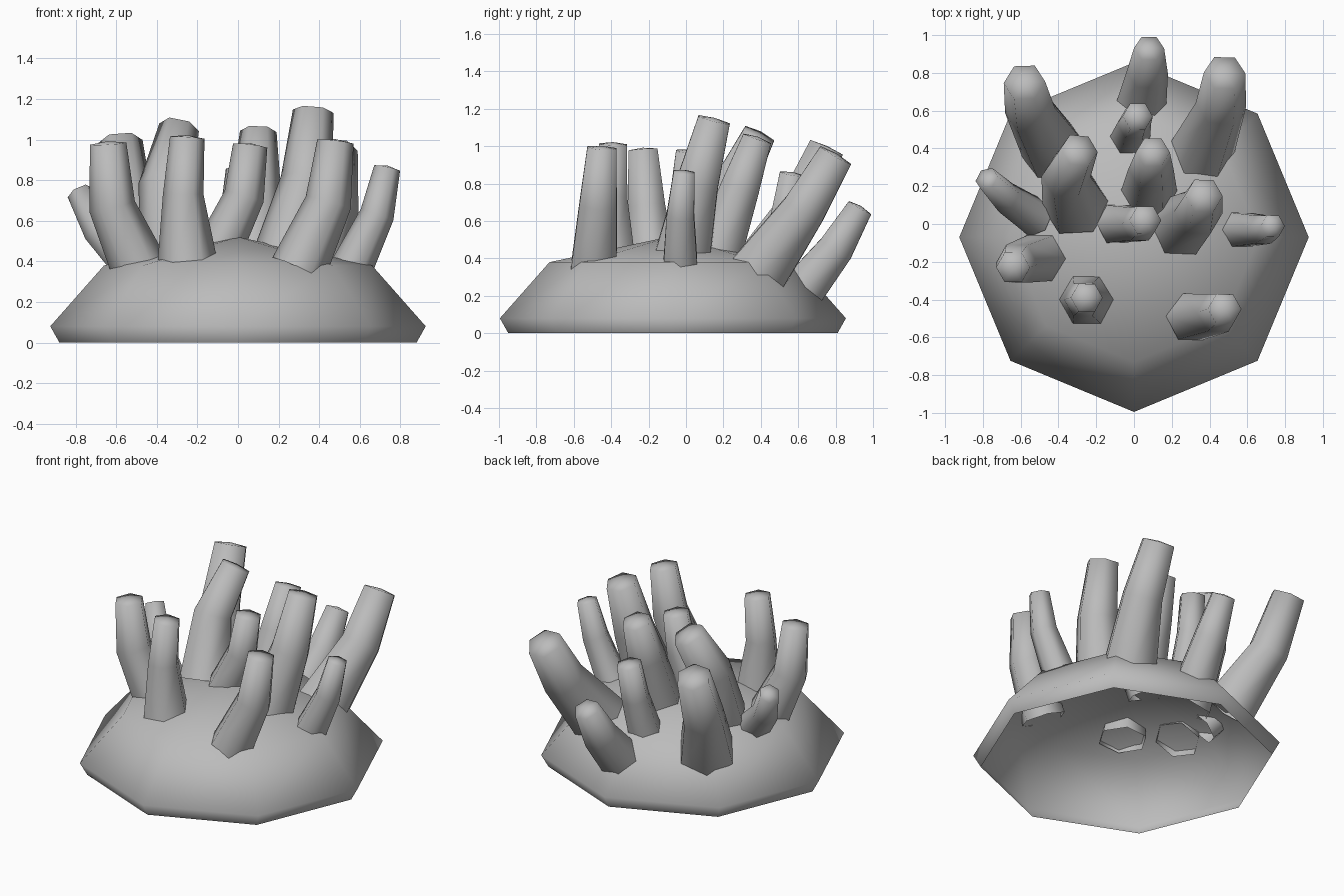
import bpy
import bmesh
from math import cos, sin, tau
from mathutils import Vector

cube = bpy.data.objects.get("Cube")
if cube:
    bpy.data.objects.remove(cube)

grey = bpy.data.materials.new("plain_grey")
grey.use_nodes = True
colour = (0.5, 0.5, 0.5, 1)
grey.diffuse_color = colour
grey.node_tree.nodes["Principled BSDF"].inputs["Base Color"].default_value = colour


def finish(name, bm):
    """Turn a bmesh into a smooth grey object."""
    for face in bm.faces:
        face.smooth = True
    mesh = bpy.data.meshes.new(name)
    bm.to_mesh(mesh)
    bm.free()
    mesh.materials.append(grey)
    obj = bpy.data.objects.new(name, mesh)
    bpy.context.collection.objects.link(obj)


def add_ring(bm, centre, u, v, radius, sides):
    return [bm.verts.new(centre + radius * (cos(tau * i / sides) * u + sin(tau * i / sides) * v))
            for i in range(sides)]


def skin(bm, rings, apex):
    """Bridge the rings and close the last one with a fan."""
    n = len(rings[0])
    for low, high in zip(rings, rings[1:]):
        for i in range(n):
            j = (i + 1) % n
            bm.faces.new((low[i], low[j], high[j], high[i]))
    tip = bm.verts.new(apex)
    for i in range(n):
        bm.faces.new((rings[-1][i], rings[-1][(i + 1) % n], tip))


# Eight-sided hollow body, open underneath
bm = bmesh.new()
X, Y = Vector((1, 0, 0)), Vector((0, 1, 0))
body_profile = [(0.88, 0), (0.925, 0.08), (0.66, 0.38)]
rings = [add_ring(bm, Vector((0, -0.07, z)), X, Y, r, 8) for r, z in body_profile]
skin(bm, rings, (0, -0.07, 0.52))
finish("body", bm)


def tentacle(name, base, bend, tip, radii):
    """Six-sided bent tube, open at its base and capped at its tip."""
    base, bend, tip = Vector(base), Vector(bend), Vector(tip)
    lower, upper = (bend - base).normalized(), (tip - bend).normalized()
    base = base - lower * 0.03
    bm = bmesh.new()
    rings = []
    for centre, axis, r in zip((base, bend, tip), (lower, (lower + upper).normalized(), upper), radii):
        v = axis.cross(X).normalized()
        rings.append(add_ring(bm, centre, v.cross(axis), v, r, 6))
    skin(bm, rings, tip + upper * 0.012)
    finish(name, bm)


# Base, bend, tip, and the radius at each
LARGE, MEDIUM, SMALL = (0.18, 0.135, 0.11), (0.14, 0.115, 0.09), (0.105, 0.085, 0.065)
tentacle("back_right_tentacle", (-0.43, 0.40, 0.34), (-0.55, 0.60, 0.66), (-0.58, 0.75, 0.99), LARGE)
tentacle("back_left_tentacle", (0.36, 0.40, 0.34), (0.46, 0.63, 0.66), (0.48, 0.80, 0.95), LARGE)
tentacle("back_tentacle", (0.04, 0.64, 0.25), (0.07, 0.80, 0.45), (0.08, 0.93, 0.67), (0.135, 0.11, 0.08))
tentacle("inner_back_tentacle", (-0.02, 0.46, 0.38), (0, 0.53, 0.62), (0.02, 0.57, 0.85), (0.11, 0.09, 0.08))
tentacle("upper_back_tentacle", (0.08, 0.18, 0.46), (0.09, 0.29, 0.78), (0.10, 0.38, 1.04), (0.15, 0.12, 0.09))
tentacle("upper_right_tentacle", (-0.31, 0.11, 0.44), (-0.36, 0.25, 0.78), (-0.29, 0.39, 1.06), (0.18, 0.13, 0.10))
tentacle("upper_left_tentacle", (0.25, -0.01, 0.45), (0.34, 0.06, 0.80), (0.37, 0.15, 1.14), (0.17, 0.13, 0.10))
tentacle("centre_tentacle", (-0.08, 0, 0.49), (0.03, 0, 0.72), (0.06, 0.02, 0.97), (0.115, 0.10, 0.085))
tentacle("side_right_tentacle", (-0.53, 0.04, 0.39), (-0.68, 0.14, 0.55), (-0.78, 0.24, 0.74), SMALL)
tentacle("side_left_tentacle", (0.57, -0.03, 0.39), (0.685, -0.03, 0.63), (0.735, -0.01, 0.86), SMALL)
tentacle("front_side_tentacle", (-0.50, -0.18, 0.40), (-0.62, -0.21, 0.67), (-0.64, -0.23, 0.98), MEDIUM)
tentacle("front_right_tentacle", (-0.25, -0.40, 0.41), (-0.27, -0.40, 0.73), (-0.25, -0.39, 1.01), (0.15, 0.10, 0.085))
tentacle("front_left_tentacle", (0.31, -0.49, 0.39), (0.445, -0.47, 0.69), (0.48, -0.45, 0.99), MEDIUM)
